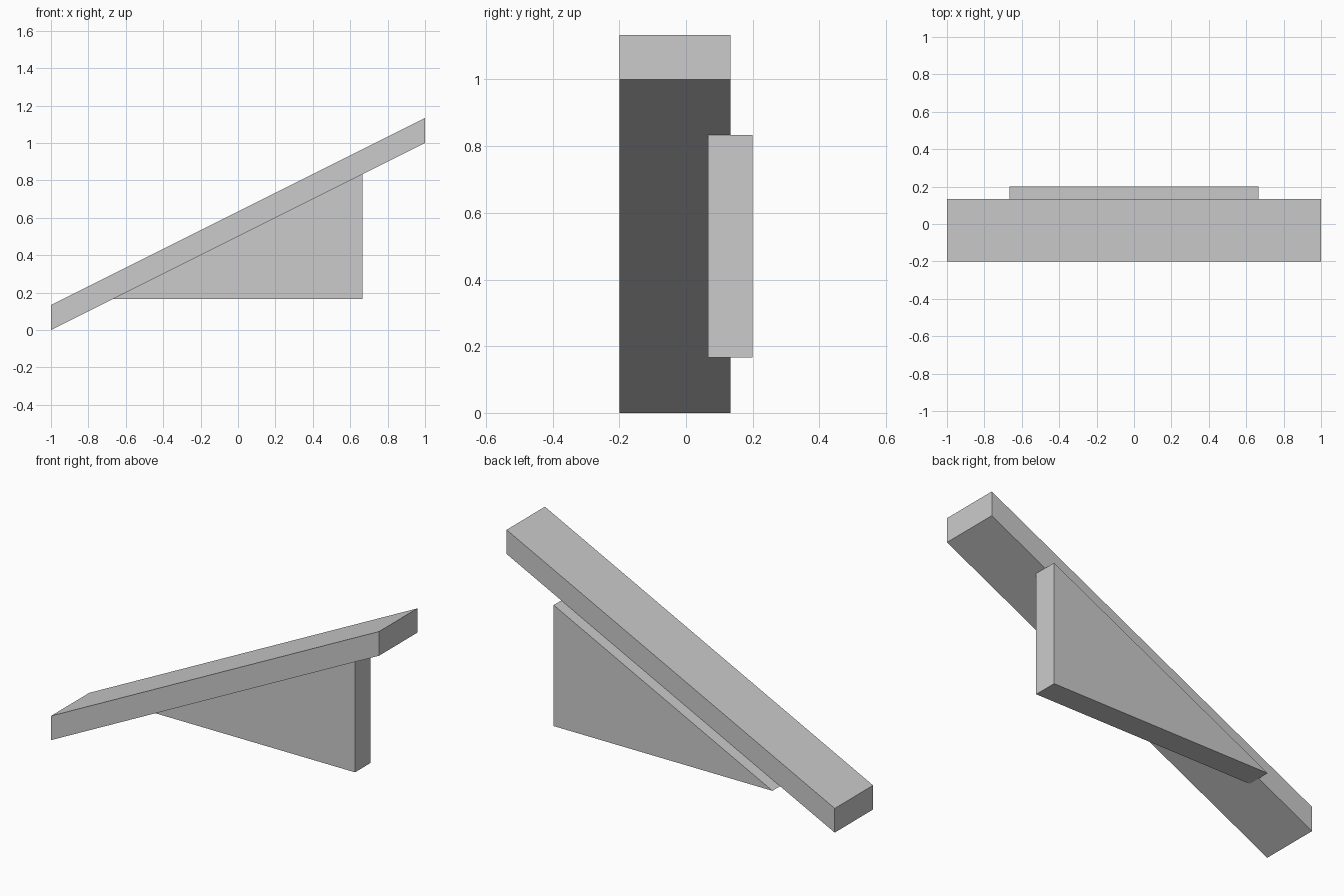
import bpy
import bmesh

cube = bpy.data.objects.get("Cube")
if cube:
    bpy.data.objects.remove(cube, do_unlink=True)

GREY = (0.6, 0.6, 0.6, 1.0)
grey = bpy.data.materials.new("light grey")
grey.use_nodes = True
grey.diffuse_color = GREY
grey.node_tree.nodes["Principled BSDF"].inputs["Base Color"].default_value = GREY


def extrude_profile(name, profile, y_front, y_back):
    """Solid made from an x-z outline swept from y_front to y_back."""
    bm = bmesh.new()
    face = bm.faces.new([bm.verts.new((x, y_front, z)) for x, z in profile])
    swept = bmesh.ops.extrude_face_region(bm, geom=[face])["geom"]
    verts = [v for v in swept if isinstance(v, bmesh.types.BMVert)]
    bmesh.ops.translate(bm, verts=verts, vec=(0, y_back - y_front, 0))
    bmesh.ops.recalc_face_normals(bm, faces=bm.faces)
    mesh = bpy.data.meshes.new(name)
    bm.to_mesh(mesh)
    bm.free()
    mesh.materials.append(grey)
    obj = bpy.data.objects.new(name, mesh)
    bpy.context.collection.objects.link(obj)
    return obj


# Sloping beam with vertical ends
T = 2 / 15
extrude_profile("sloping_beam", [(-1, 0), (1, 1), (1, 1 + T), (-1, T)], -0.2, 0.2 - T / 2)

# Triangular bracket under the beam, standing proud of its back
W = 2 / 3
extrude_profile("triangular_bracket", [(-W, W / 4), (W, W / 4), (W, W * 1.25)], T / 2, 0.2)
